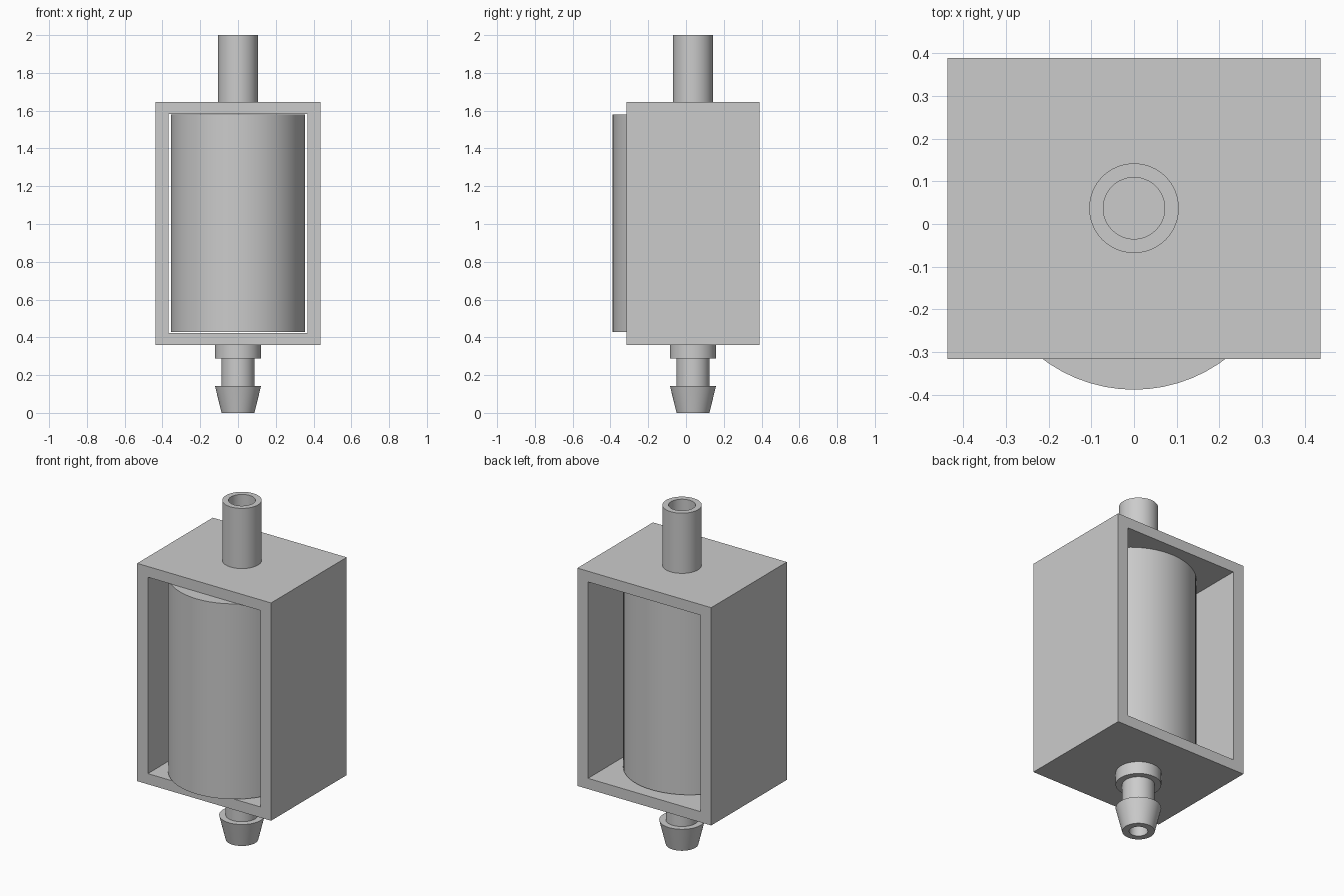
import bpy
import bmesh
import math
from mathutils import Matrix

cube = bpy.data.objects.get("Cube")
if cube:
    bpy.data.objects.remove(cube, do_unlink=True)

GREY = (0.6, 0.6, 0.6, 1.0)
metal = bpy.data.materials.new("plain grey")
metal.use_nodes = True
metal.diffuse_color = GREY
metal.node_tree.nodes["Principled BSDF"].inputs["Base Color"].default_value = GREY

PIPE_Y = 0.037


def add_object(name, bm):
    bmesh.ops.recalc_face_normals(bm, faces=bm.faces)
    mesh = bpy.data.meshes.new(name)
    bm.to_mesh(mesh)
    bm.free()
    mesh.materials.append(metal)
    obj = bpy.data.objects.new(name, mesh)
    bpy.context.collection.objects.link(obj)
    return obj


def lathe(name, profile, y, segments=64):
    """Spin an (r, z) profile round an upright axis at x = 0."""
    bm = bmesh.new()
    verts = [bm.verts.new((r, 0, z)) for r, z in profile]
    edges = [bm.edges.new(pair) for pair in zip(verts, verts[1:])]
    bmesh.ops.spin(bm, geom=verts + edges, cent=(0, 0, 0), axis=(0, 0, 1),
                   angle=math.tau, steps=segments)
    bmesh.ops.remove_doubles(bm, verts=bm.verts, dist=1e-4)
    bmesh.ops.translate(bm, verts=bm.verts, vec=(0, y, 0))
    obj = add_object(name, bm)
    bpy.ops.object.select_all(action="DESELECT")
    obj.select_set(True)
    bpy.context.view_layer.objects.active = obj
    bpy.ops.object.shade_smooth_by_angle(angle=math.radians(30))
    return obj


def frame(name, half_x, z0, z1, wall_x, wall_z, y0, y1):
    """Rectangular tube, open at the front and the back."""
    bm = bmesh.new()

    def ring(y, dx, dz):
        x, a, b = half_x - dx, z0 + dz, z1 - dz
        return [bm.verts.new(p) for p in
                ((-x, y, a), (x, y, a), (x, y, b), (-x, y, b))]

    rings = [ring(y0, 0, 0), ring(y1, 0, 0),
             ring(y1, wall_x, wall_z), ring(y0, wall_x, wall_z)]
    for a, b in zip(rings, rings[1:] + rings[:1]):
        for i in range(4):
            j = (i + 1) % 4
            bm.faces.new((a[i], a[j], b[j], b[i]))
    return add_object(name, bm)


# Bracket around the coil
frame("bracket", 0.437, 0.36, 1.645, 0.07, 0.063, -0.316, 0.389)

# Coil, bulging out of the bracket's front
lathe("coil", [(0, 0.428), (0.355, 0.428), (0.355, 1.58), (0, 1.58)], -0.033)

# Hollow upper pipe
lathe("upper_pipe", [(0, 1.646), (0.072, 1.646), (0.072, 2.0),
                     (0.105, 2.0), (0.105, 1.64), (0, 1.64)], PIPE_Y)

# Barbed lower nozzle with collar, neck and bore
lathe("lower_nozzle", [(0, 0.355), (0.05, 0.355), (0.05, 0), (0.087, 0),
                       (0.122, 0.143), (0.087, 0.143), (0.087, 0.287),
                       (0.122, 0.287), (0.122, 0.362), (0, 0.362)], PIPE_Y)
